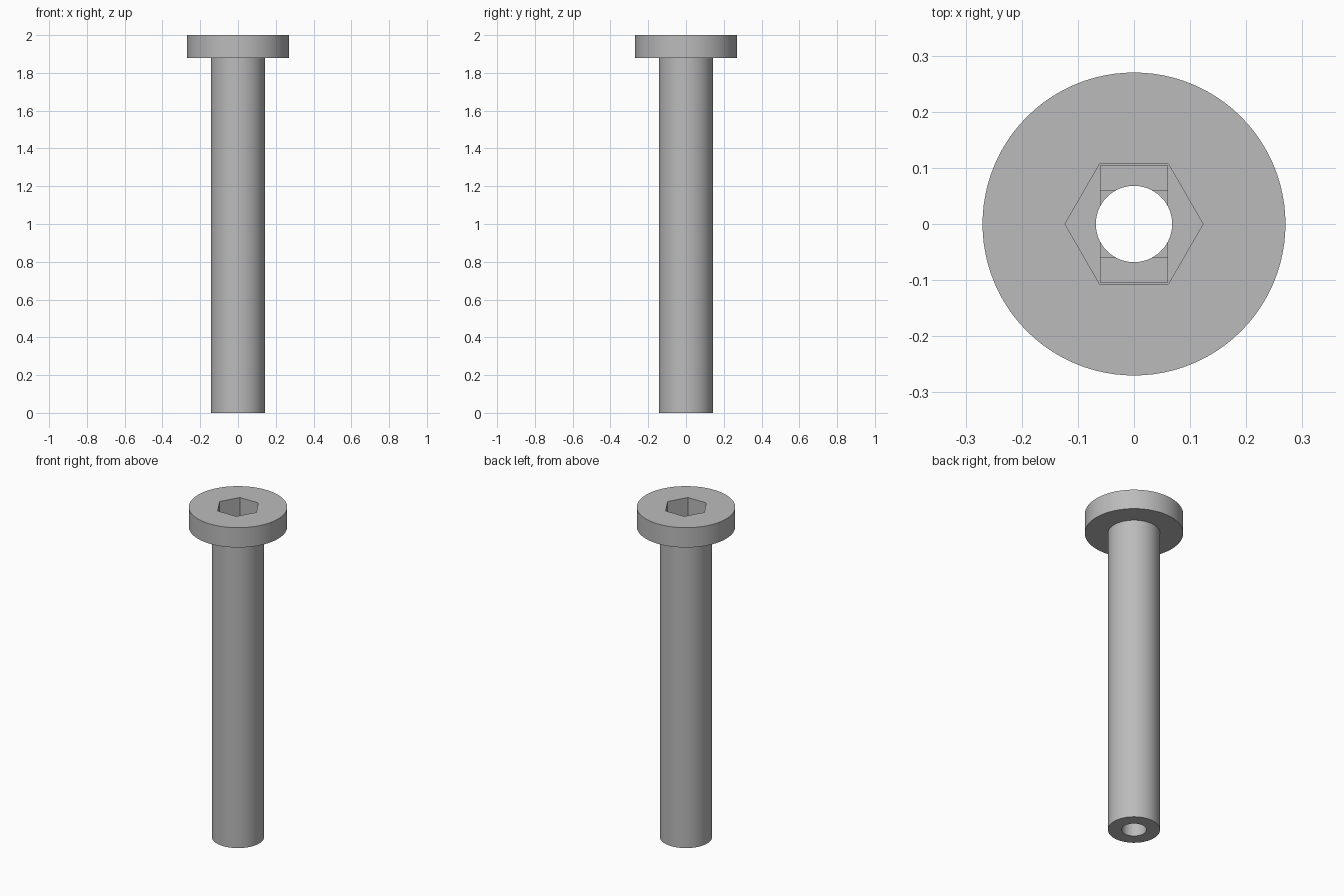
import bpy, bmesh, math
from mathutils import Matrix

if "Cube" in bpy.data.objects:
    bpy.data.objects.remove(bpy.data.objects["Cube"])

HEIGHT, HEAD_Z = 2.0, 1.88
HEAD_R, SHANK_R, BORE_R = 0.27, 0.143, 0.068
SOCKET_Z, LAYER = 1.88, 0.01
SIDES = 96

steel = bpy.data.materials.new("grey steel")
steel.use_nodes = True
colour = (0.5, 0.5, 0.5, 1)
steel.diffuse_color = colour
steel.node_tree.nodes["Principled BSDF"].inputs["Base Color"].default_value = colour


def add_object(name, bm):
    bmesh.ops.recalc_face_normals(bm, faces=bm.faces)
    mesh = bpy.data.meshes.new(name)
    bm.to_mesh(mesh)
    bm.free()
    mesh.materials.append(steel)
    obj = bpy.data.objects.new(name, mesh)
    bpy.context.collection.objects.link(obj)
    return obj


def prism(name, radius, sides, low, high):
    bm = bmesh.new()
    bmesh.ops.create_cone(bm, cap_ends=True, segments=sides, radius1=radius,
                          radius2=radius, depth=high - low,
                          matrix=Matrix.Translation((0, 0, (low + high) / 2)))
    # put a corner on the x axis
    first = bm.verts[:][0].co
    bmesh.ops.rotate(bm, verts=bm.verts, cent=(0, 0, 0),
                     matrix=Matrix.Rotation(-math.atan2(first.y, first.x), 3, "Z"))
    return add_object(name, bm)


def block(name, half_x, half_y, low, high):
    bm = bmesh.new()
    bmesh.ops.create_cube(bm, size=1)
    bmesh.ops.scale(bm, verts=bm.verts, vec=(2 * half_x, 2 * half_y, high - low))
    bmesh.ops.translate(bm, verts=bm.verts, vec=(0, 0, (low + high) / 2))
    return add_object(name, bm)


# head and shank as one turned profile
profile = [(0, 0), (SHANK_R, 0), (SHANK_R, HEAD_Z), (HEAD_R, HEAD_Z),
           (HEAD_R, HEIGHT), (0, HEIGHT)]
bm = bmesh.new()
verts = [bm.verts.new((r, 0, z)) for r, z in profile]
edges = [bm.edges.new(pair) for pair in zip(verts, verts[1:])]
bmesh.ops.spin(bm, geom=verts + edges, cent=(0, 0, 0), axis=(0, 0, 1),
               angle=2 * math.pi, steps=SIDES)
bmesh.ops.remove_doubles(bm, verts=bm.verts, dist=0.0001)
bolt = add_object("hollow_bolt", bm)

# hex socket, two stepped layers below it, and the through bore
top = HEIGHT + 0.1
cutters = [
    prism("socket_cutter", 0.123, 6, SOCKET_Z, top),
    block("slot_cutter", 0.06, 0.104, SOCKET_Z - LAYER, top),
    block("square_cutter", 0.06, 0.06, SOCKET_Z - 2 * LAYER, top),
    prism("bore_cutter", BORE_R, SIDES, -0.1, top),
]
bpy.context.view_layer.objects.active = bolt
for cutter in cutters:
    cutter.hide_render = True
    mod = bolt.modifiers.new(cutter.name, "BOOLEAN")
    mod.operation = "DIFFERENCE"
    mod.solver = "EXACT"
    mod.object = cutter
    bpy.ops.object.modifier_apply(modifier=mod.name)
    bpy.data.objects.remove(cutter)

# smooth round walls with sharp rims
bpy.ops.object.select_all(action="DESELECT")
bolt.select_set(True)
bpy.ops.object.shade_smooth_by_angle(angle=math.radians(30))
